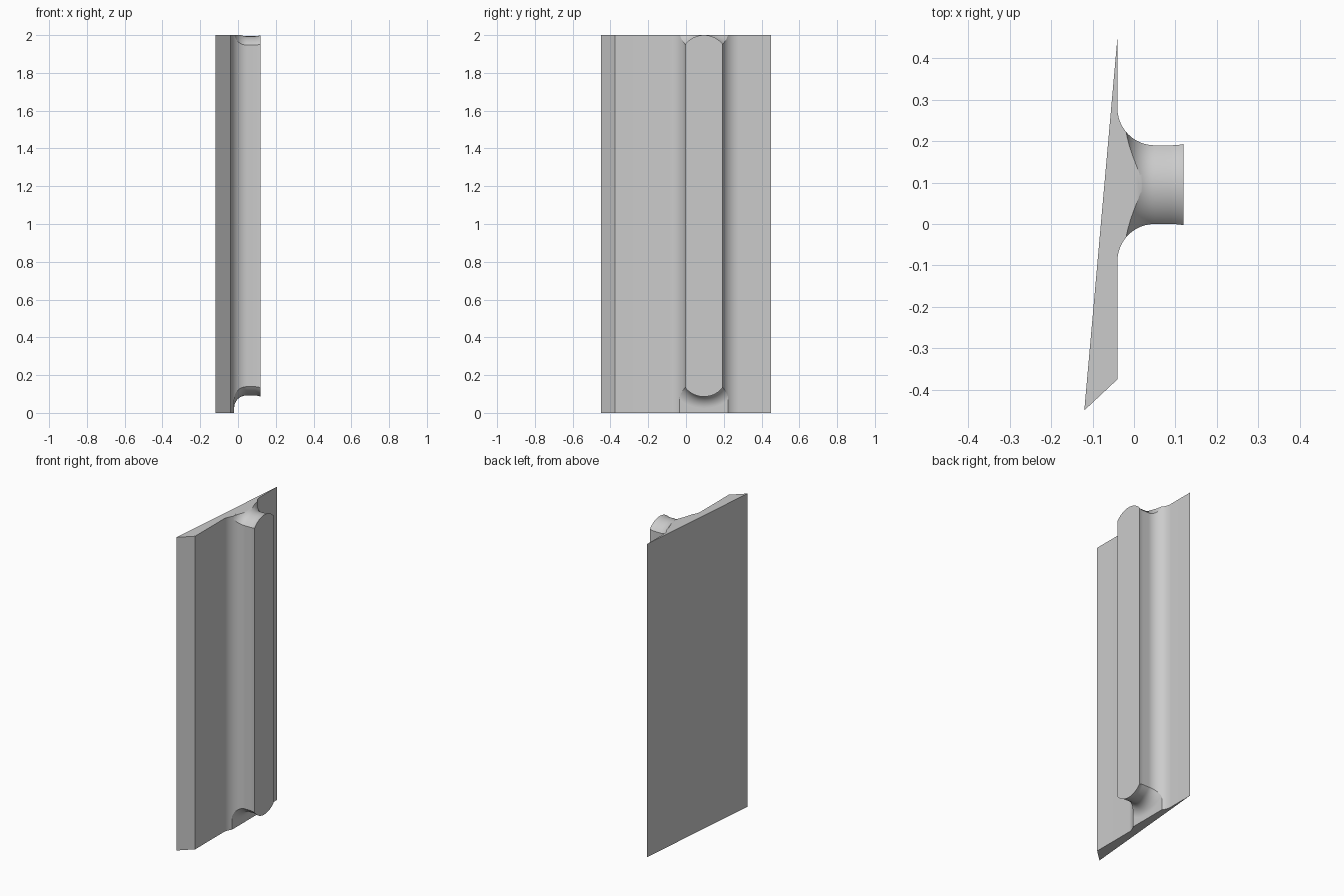
import bpy, bmesh, math
from mathutils import Vector

cube = bpy.data.objects.get("Cube")
if cube:
    bpy.data.objects.remove(cube)

grey = bpy.data.materials.new("plain_grey")
grey.use_nodes = True
GREY = (0.6, 0.6, 0.6, 1)
grey.diffuse_color = GREY
grey.node_tree.nodes["Principled BSDF"].inputs["Base Color"].default_value = GREY

HEIGHT = 2.0
MID_Y, HALF = 0.095, 0.095       # handle centre and half width
SEAM, FRONT = -0.02, 0.12        # where the handle meets the plate, handle face
SIDE_R, SIDE_X = 0.09, 0.05      # long side fillets
END_R, END_X = 0.065, 0.045      # fillets at the two ends
CAP_R = 0.12                     # rounded ends of the handle


def finish(bm, name):
    bmesh.ops.recalc_face_normals(bm, faces=bm.faces)
    mesh = bpy.data.meshes.new(name)
    bm.to_mesh(mesh)
    bm.free()
    mesh.materials.append(grey)
    obj = bpy.data.objects.new(name, mesh)
    bpy.context.collection.objects.link(obj)
    bpy.ops.object.select_all(action='DESELECT')
    obj.select_set(True)
    bpy.context.view_layer.objects.active = obj
    bpy.ops.object.shade_smooth_by_angle(angle=math.radians(30))
    return obj


def side_fillet(x):
    if x >= SIDE_X:
        return 0.0
    return SIDE_R - math.sqrt(max(0, SIDE_R ** 2 - (SIDE_X - x) ** 2))


# Wedge plate with the start of the handle fillets, extruded upwards
xs = [-0.04 + (SEAM + 0.04) * (i / 10) ** 2 for i in range(11)]
outline = [(-0.12, -0.45), (-0.04, -0.375)]
outline += [(x, MID_Y - HALF - side_fillet(x)) for x in xs]
outline += [(x, MID_Y + HALF + side_fillet(x)) for x in reversed(xs)]
outline.append((-0.04, 0.45))
bm = bmesh.new()
base = bm.faces.new([bm.verts.new((x, y, 0)) for x, y in outline])
top = bmesh.ops.extrude_face_region(bm, geom=[base])
bmesh.ops.translate(bm, vec=(0, 0, HEIGHT),
                    verts=[g for g in top["geom"] if isinstance(g, bmesh.types.BMVert)])
finish(bm, "wedge_plate")


# Handle: rounded-end sections lofted outwards, flaring into the plate
def section(x, side, end):
    ring = []
    steps = 24
    for sign, peak in ((1, 1.994), (-1, 0.092)):
        for i in range(steps + 1):
            t = sign * (1 - 2 * i / steps)
            drop = CAP_R - math.sqrt(CAP_R ** 2 - (HALF * t) ** 2)
            ring.append((x, MID_Y + (HALF + side) * t, peak + sign * (end - drop)))
    return ring


rings = []
for i in range(17):
    a = math.pi / 2 * i / 16
    x = END_X - END_R * math.cos(a)
    rings.append(section(x, side_fillet(x), END_R * (1 - math.sin(a))))
rings.append(section(SIDE_X, 0, 0))
for i in range(5):
    t = i / 4
    rings.append(section(0.09 + (FRONT - 0.09) * t, 0.003 * t * t, 0.006 * t * t))

bm = bmesh.new()
loops = [[bm.verts.new(p) for p in ring] for ring in rings]
for a, b in zip(loops, loops[1:]):
    n = len(a)
    for i in range(n):
        j = (i + 1) % n
        bm.faces.new((a[i], a[j], b[j], b[i]))
bm.faces.new(loops[0])
bm.faces.new(loops[-1])

# Trim the upper fillet level with the plate, then open the hidden back
cut = bmesh.ops.bisect_plane(bm, geom=bm.verts[:] + bm.edges[:] + bm.faces[:],
                             plane_co=Vector((0, 0, HEIGHT - 0.0001)),
                             plane_no=Vector((0, 0, 1)), clear_outer=True)
bmesh.ops.holes_fill(bm, edges=[e for e in bm.edges if e.is_boundary], sides=0)
bmesh.ops.recalc_face_normals(bm, faces=bm.faces)
back = [f for f in bm.faces if all(v.co.x < SEAM + 0.0001 for v in f.verts)]
bmesh.ops.delete(bm, geom=back, context='FACES_ONLY')
finish(bm, "handle")
